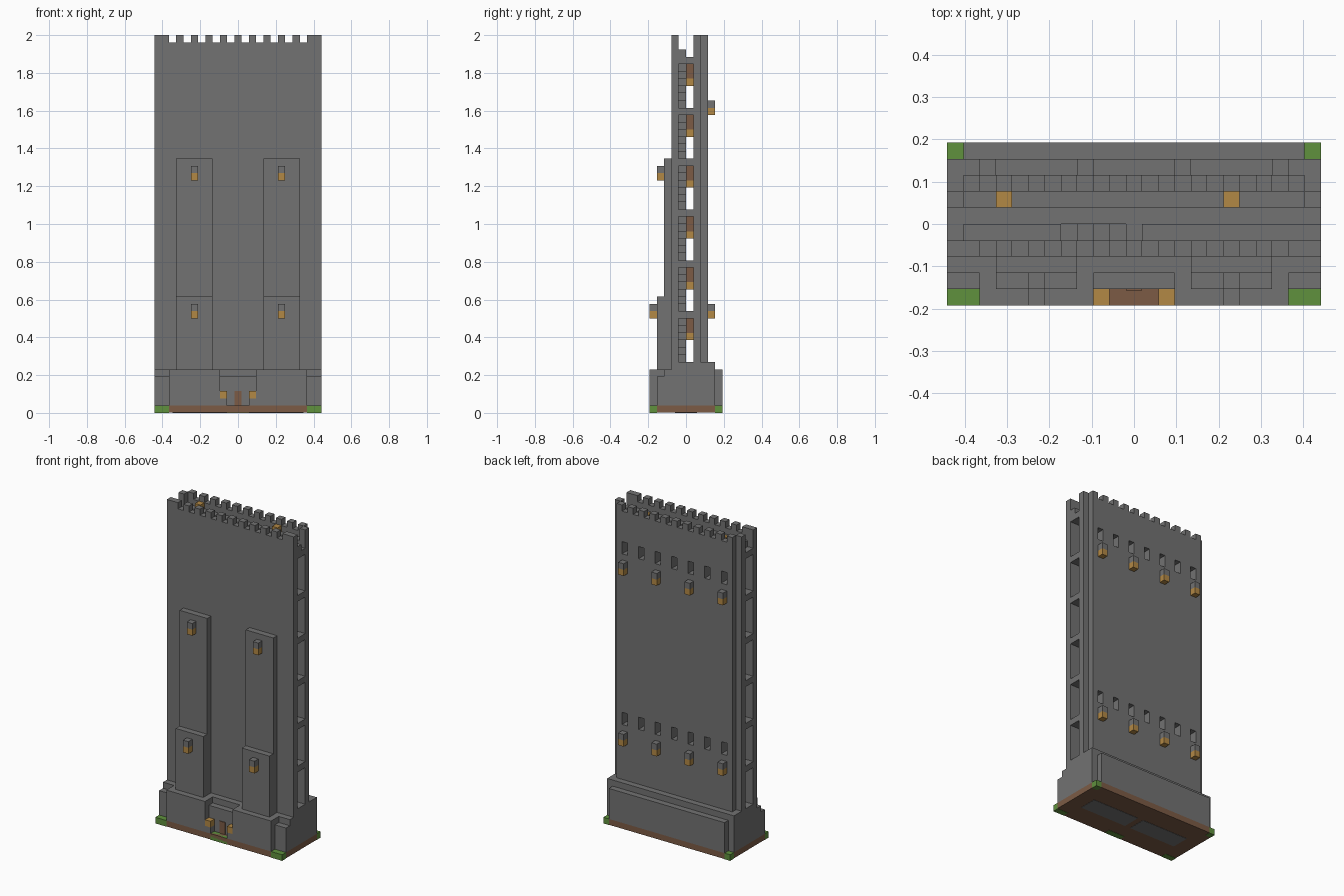
import bpy
import bmesh
from mathutils import Vector

cube = bpy.data.objects.get("Cube")
if cube:
    bpy.data.objects.remove(cube, do_unlink=True)

# Everything sits on a block grid: WIDTH x DEPTH x HEIGHT blocks
WIDTH, DEPTH, HEIGHT = 23, 10, 52
UNIT = 2 / HEIGHT
STOREY = 7
BASE_TOP = 7
FLOORS = range(BASE_TOP, 49, STOREY)


def make_material(name, color):
    mat = bpy.data.materials.new(name)
    mat.use_nodes = True
    mat.diffuse_color = (*color, 1)
    shader = next(n for n in mat.node_tree.nodes if n.type == 'BSDF_PRINCIPLED')
    shader.inputs["Base Color"].default_value = (*color, 1)
    shader.inputs["Roughness"].default_value = 0.9
    return mat


stone = make_material("grey stone", (0.17, 0.17, 0.17))
lamp = make_material("amber lamp", (0.45, 0.25, 0.06))
grass = make_material("green grass", (0.115, 0.285, 0.047))
earth = make_material("brown earth", (0.20, 0.105, 0.06))


def part(name, mat, boxes):
    """Build one object from boxes given as x, y and z ranges in blocks."""
    bm = bmesh.new()
    for xs, ys, zs in boxes:
        lo = Vector((xs[0], ys[0], zs[0]))
        hi = Vector((xs[1], ys[1], zs[1]))
        made = bmesh.ops.create_cube(bm, size=1)["verts"]
        for v in made:
            pos = (lo + hi) / 2 + Vector(a * b for a, b in zip(v.co, hi - lo))
            v.co = (pos - Vector((WIDTH / 2, DEPTH / 2, 0))) * UNIT
    mesh = bpy.data.meshes.new(name)
    bm.to_mesh(mesh)
    bm.free()
    mesh.materials.append(mat)
    obj = bpy.data.objects.new(name, mesh)
    bpy.context.collection.objects.link(obj)
    return obj


def cell(start, size=1):
    return (start, start + size)


def both_sides(boxes):
    """Add the copy of each box mirrored across the middle of the width."""
    flipped = [((WIDTH - xs[1], WIDTH - xs[0]), ys, zs) for xs, ys, zs in boxes]
    return list(boxes) + flipped


FULL = (0, WIDTH)
INNER = (1, WIDTH - 1)

# Ground layer with grass corners and door step
part("ground", earth, [
    (FULL, (1, 9), (0.06, 1)),
    ((2, 21), (0, 1), (0.06, 1)),
    (INNER, (9, 10), (0.06, 1)),
])
part("ground_underside", earth, [(FULL, (0, DEPTH), (0.04, 0.08))])
part("foundation_patches", stone, both_sides([((2.5, 11), (3.5, 6.5), (0, 0.05))]))
part("grass_corners", grass, both_sides([
    ((0, 2), (0, 1), (0, 1)),
    ((0, 1), (9, 10), (0, 1)),
]))
part("grass_step", grass, [((10, 13), (0, 1), (0, 1))])

# Stepped stone base
part("base", stone, [
    (FULL, (3, 9), (1, BASE_TOP)),
    (INNER, (9, 10), (1, 6)),
    (FULL, (2, 3), (1, 6)),
    (FULL, (1, 2), (1, 5)),
])
part("base_front_blocks", stone, both_sides([
    ((2, 9), (0, 2), (1, 6)),
    ((9, 10), (0, 1), (1, 2)),
]))
part("door", earth, [((11, 12), (0.9, 1), (1, 3))])
part("door_lamps", lamp, both_sides([((9, 10), (0, 1), (2, 3))]))

# Front wall and stepped buttresses
part("front_wall", stone, [(FULL, (3, 4), (BASE_TOP - 1, 51))])
part("buttresses", stone, both_sides([
    ((3, 8), (2, 3), (6, 35)),
    ((3, 8), (1, 2), (6, 16)),
]))

# Back wall: solid bands with rows of slit windows between them
WINDOW_ROWS = (16, 44)
window_columns = range(2, WIDTH, 3)
back = []
bottom = BASE_TOP
for row in WINDOW_ROWS:
    back.append((INNER, (6, 8), (bottom, row)))
    back += both_sides([((1, 2), (6, 8), cell(row, 2))])
    back += [((c + 1, c + 3), (6, 8), cell(row, 2)) for c in window_columns[:-1]]
    bottom = row + 2
back.append((INNER, (6, 8), (bottom, 50)))
back.append((INNER, (7, 8), (50, 51)))
part("back_wall", stone, back)
part("end_columns", stone, both_sides([((0, 1), (6, 7), (BASE_TOP, HEIGHT))]))

# Battlements
teeth = [cell(x) for x in range(3, 20, 2)]
ends = [(0, 2), (WIDTH - 2, WIDTH)]
part("front_battlements", stone, [(x, (3, 4), (51, 52)) for x in ends + teeth])
back_teeth = [cell(x) for x in range(1, WIDTH, 2)]
part("back_battlements", stone, [(x, (7, 8), (51, 52)) for x in back_teeth])

# Floors with stair openings, and floating steps up to each floor
floors, steps, cords, bulbs = [], [], [], []
for floor in FLOORS:
    slab = cell(floor + STOREY - 1)
    floors.append((FULL, (5, 6), slab))
    floors.append(((0, 7), (4, 5), slab))
    floors.append(((11, WIDTH), (4, 5), slab))
    steps += [(cell(5 + n), (4, 5), cell(floor + n)) for n in range(STOREY - 1)]
    for x in (3, 17):
        cords.append((cell(x), (5, 6), cell(floor + 4, 2)))
        bulbs.append((cell(x), (5, 6), cell(floor + 3)))
part("floors", stone, floors)
part("steps", stone, steps)
part("lamp_hangers", earth, cords)
part("hanging_lamps", lamp, bulbs)
part("roof_ledge", stone, [
    ((1, 7), (4, 5), (49, 50)),
    ((12, WIDTH), (4, 5), (49, 50)),
])
part("roof_lamps", lamp, [(cell(x), (6, 7), (50, 51)) for x in (3, 17)])

# Wall lanterns: amber below, stone cap above
spots = [(x, 8, z) for x in (2, 8, 14, 20) for z in (13, 41)]
spots += [(x, y, z) for x in (5, 17) for y, z in ((0, 13), (1, 32))]
part("lantern_lamps", lamp, [(cell(x), cell(y), cell(z)) for x, y, z in spots])
part("lantern_caps", stone, [(cell(x), cell(y), cell(z + 1)) for x, y, z in spots])
